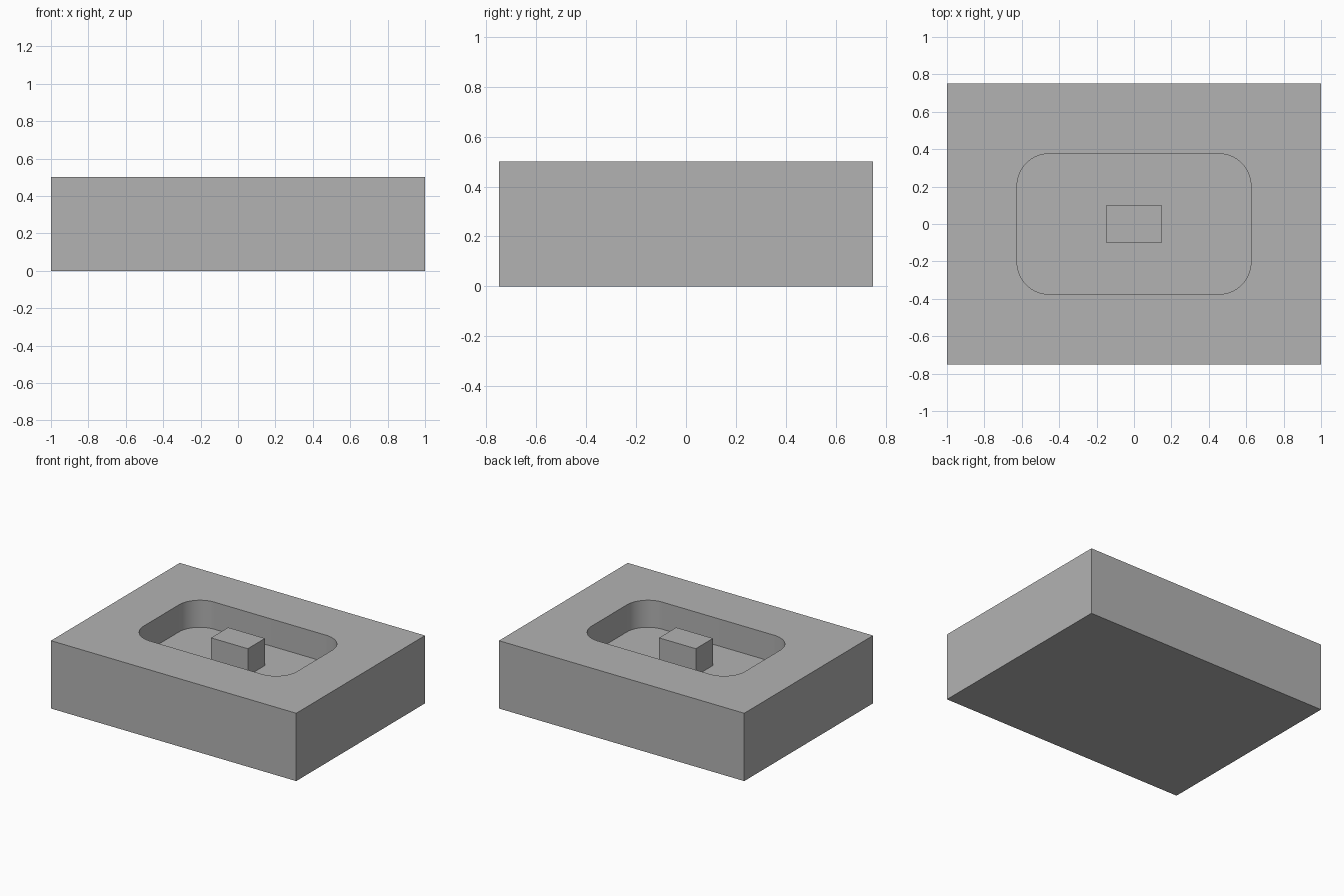
import bpy
import bmesh

cube = bpy.data.objects.get("Cube")
if cube:
    bpy.data.objects.remove(cube, do_unlink=True)

GREY = (0.45, 0.45, 0.45, 1.0)
grey = bpy.data.materials.new("plain_grey")
grey.use_nodes = True
grey.diffuse_color = GREY
grey.node_tree.nodes["Principled BSDF"].inputs["Base Color"].default_value = GREY


def box(name, width, depth, bottom, top, radius=0.0):
    """Centred box, with its upright edges rounded when a radius is given."""
    bm = bmesh.new()
    bmesh.ops.create_cube(bm, size=1.0)
    for v in bm.verts:
        v.co.x *= width
        v.co.y *= depth
        v.co.z = top if v.co.z > 0 else bottom
    if radius:
        upright = [e for e in bm.edges
                   if abs(e.verts[0].co.z - e.verts[1].co.z) > 0.01]
        bmesh.ops.bevel(bm, geom=upright, offset=radius, segments=16,
                        profile=0.5, affect='EDGES')
    mesh = bpy.data.meshes.new(name)
    bm.to_mesh(mesh)
    bm.free()
    mesh.materials.append(grey)
    obj = bpy.data.objects.new(name, mesh)
    bpy.context.collection.objects.link(obj)
    return obj


def subtract(target, cutter):
    """Cut one solid out of another and discard the cutter."""
    cutter.hide_render = True
    mod = target.modifiers.new("cut", 'BOOLEAN')
    mod.operation = 'DIFFERENCE'
    mod.solver = 'EXACT'
    mod.object = cutter
    bpy.context.view_layer.objects.active = target
    bpy.ops.object.modifier_apply(modifier=mod.name)
    bpy.data.objects.remove(cutter, do_unlink=True)


# Solid block
block = box("pocketed_block", 2.0, 1.5, 0.0, 0.5)

# Rounded pocket that leaves a rectangular island standing in its middle
pocket = box("pocket_cutter", 1.25, 0.75, 0.3, 0.7, radius=0.17)
island = box("island_space", 0.3, 0.2, 0.2, 0.8)
subtract(pocket, island)
subtract(block, pocket)

# Smooth pocket corners, crisp edges elsewhere
bpy.ops.object.select_all(action='DESELECT')
block.select_set(True)
bpy.context.view_layer.objects.active = block
bpy.ops.object.shade_smooth_by_angle()
